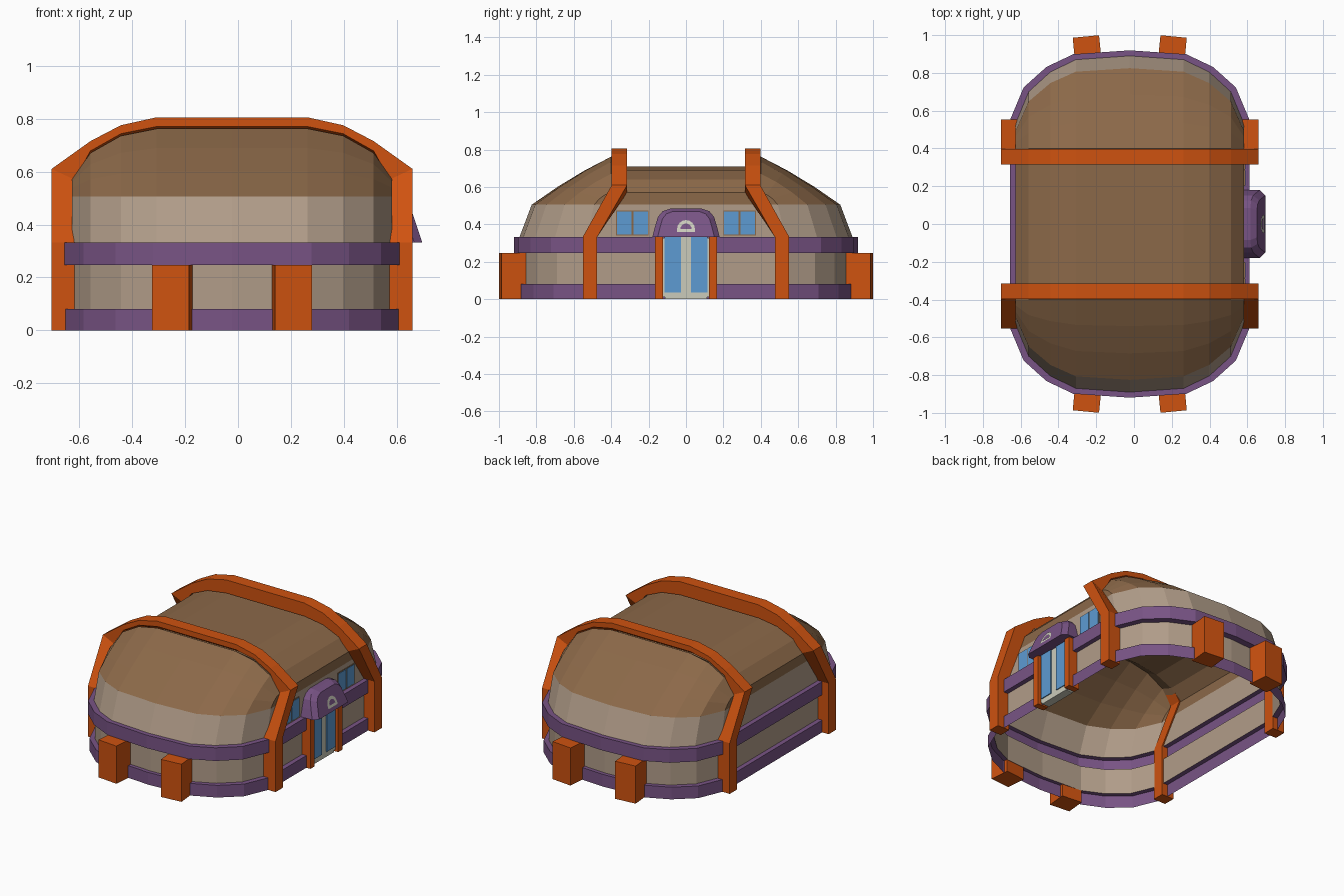
import bpy, bmesh, math
from mathutils import Matrix, Vector

cube = bpy.data.objects.get("Cube")
if cube:
    bpy.data.objects.remove(cube, do_unlink=True)

CX = -0.0225  # the hall sits slightly off centre because of the door canopy


def material(name, rgb):
    m = bpy.data.materials.new(name)
    m.use_nodes = True
    m.diffuse_color = (*rgb, 1)
    m.node_tree.nodes["Principled BSDF"].inputs["Base Color"].default_value = (*rgb, 1)
    return m


ORANGE = material("orange", (0.62, 0.085, 0.005))
BROWN = material("roof brown", (0.26, 0.14, 0.066))
BEIGE = material("wall beige", (0.44, 0.335, 0.25))
PURPLE = material("purple", (0.19, 0.088, 0.235))
BLUE = material("glass blue", (0.11, 0.33, 0.65))
PALE = material("pale grey", (0.6, 0.6, 0.5))


def finish(name, bm, *mats):
    bmesh.ops.recalc_face_normals(bm, faces=bm.faces)
    mesh = bpy.data.meshes.new(name)
    bm.to_mesh(mesh)
    bm.free()
    for m in mats:
        mesh.materials.append(m)
    obj = bpy.data.objects.new(name, mesh)
    obj.location.x = CX
    bpy.context.collection.objects.link(obj)
    return obj


def bridge(bm, a, b, closed, mat=0):
    n = len(a)
    for i in range(n if closed else n - 1):
        j = (i + 1) % n
        bm.faces.new((a[i], a[j], b[j], b[i])).material_index = mat


def box(name, lo, hi, mat, bevel=0, turn=0):
    bm = bmesh.new()
    bmesh.ops.create_cube(bm, size=1)
    lo, hi = Vector(lo), Vector(hi)
    bmesh.ops.scale(bm, vec=hi - lo, verts=bm.verts)
    mid = Matrix.Translation((lo + hi) / 2) @ Matrix.Rotation(turn, 4, "Z")
    bmesh.ops.transform(bm, matrix=mid, verts=bm.verts)
    if bevel:
        edges = [e for e in bm.edges if abs(e.verts[0].co.x - e.verts[1].co.x) > 1e-4]
        bmesh.ops.bevel(bm, geom=edges, offset=bevel, segments=2, affect="EDGES")
    return finish(name, bm, mat)


def mirrored(half):
    """Extend a half list of (x, ...) tuples, ending at x = 0, across to -x."""
    return half + [(-p[0], *p[1:]) for p in reversed(half[:-1])]


# Plan outline of one end, and the roof arch above the same columns
PLAN = mirrored([(0.605, 0.53), (0.535, 0.70), (0.42, 0.805), (0.285, 0.87), (0, 0.89)])
ARCH = mirrored([(0.605, 0.57), (0.535, 0.67), (0.42, 0.735), (0.285, 0.762), (0, 0.762)])
MID = mirrored([(0.605, 0.57), (0.535, 0.64), (0.42, 0.69), (0.285, 0.71), (0, 0.71)])
EAVE = 0.505

# Shell: walls with stepped bands, open underneath
bm = bmesh.new()
# (height, x scale, y scale, material of the row below)
RINGS = [(0, 1.05, 1.012, 0), (0.08, 1.05, 1.012, 1), (0.08, 1, 0.985, 1), (0.247, 1, 0.985, 0),
         (0.247, 1.05, 1.033, 1), (0.333, 1.05, 1.033, 1), (0.333, 1, 1, 1), (EAVE, 1, 0.927, 0)]
last = None
for z, sx, sy, mat in RINGS:
    end = [(x * sx, y * sy, z) for x, y in PLAN]
    ring = [bm.verts.new(p) for p in end + [(x, -y, z) for x, y, z in reversed(end)]]
    if last:
        bridge(bm, last, ring, True, mat)
    last = ring

# Roof: domed ends rising to the ribs, lower middle bay between them
n = len(PLAN)


def dome_row(t, side):
    bulge = 0.012 if 0 < t < 1 else 0
    return [bm.verts.new((x, side * (y * 0.927 * (1 - t) + 0.4 * t), EAVE * (1 - t) + za * t + bulge))
            for (x, y), (_, za) in zip(PLAN, ARCH)]


def bay_row(y):
    return [bm.verts.new((x, y, z)) for x, z in MID]


rows = [last[:n]] + [dome_row(t, 1) for t in (0.33, 0.67, 1)] + [bay_row(0.32), bay_row(-0.32)]
rows += [dome_row(t, -1) for t in (1, 0.67, 0.33)] + [last[n:][::-1]]
for a, b in zip(rows, rows[1:]):
    bridge(bm, a, b, False, 2)
for col in (0, n - 1):
    bm.faces.new([r[col] for r in rows]).material_index = 2
finish("hall_shell", bm, BEIGE, PURPLE, BROWN)

# Ribs: vertical legs, slanted shoulders and an arch over the roof
OUTER = [(0.535, 0.715), (0.42, 0.775), (0.285, 0.805), (0, 0.805)]
for side, name in ((-1, "front_rib"), (1, "back_rib")):
    # (inner x, inner z near bay, inner z near dome, outer x, outer z, y in, y out)
    half = [(0.595, z, z, 0.682, z, 0.475, 0.552) for z in (0, 0.333)]
    half.append((0.595, 0.57, 0.57, 0.682, 0.61, 0.315, 0.397))
    half += [(m[0], m[1] + 0.008, a[1] + 0.008, o[0], o[1], 0.315, 0.397)
             for m, a, o in zip(MID[1:5], ARCH[1:5], OUTER)]
    path = [(1, s) for s in half] + [(-1, s) for s in reversed(half[:-1])]
    bm = bmesh.new()
    last = None
    for sx, (xi, zb, zd, xo, zo, yi, yo) in path:
        sect = [bm.verts.new((sx * x, side * y, z)) for x, y, z in
                ((xi, yi, zb), (xi, yo, zd), (xo, yo, zo), (xo, yi, zo))]
        if last:
            bridge(bm, last, sect, True)
        else:
            bm.faces.new(sect)
        last = sect
    bm.faces.new(last)
    finish(name, bm, ORANGE)

# Buttress piers at both ends, turned to follow the curved wall
for sy, end in ((-1, "front"), (1, "back")):
    for sx, hand in ((-1, "right"), (1, "left")):
        x, y = sx * 0.226, sy * 0.928
        box(f"{end}_{hand}_pier", (x - 0.07, y - 0.065, 0), (x + 0.07, y + 0.065, 0.247),
            ORANGE, turn=-sx * sy * math.radians(5.5))

# Doorway on the left side
for s, hand in ((-1, "front"), (1, "back")):
    y = s * 0.144
    box(f"{hand}_door_jamb", (0.59, y - 0.021, 0), (0.665, y + 0.021, 0.345), ORANGE)
    y = s * 0.07
    box(f"{hand}_door_glass", (0.642, y - 0.044, 0.035), (0.65, y + 0.044, 0.335), BLUE)
box("door_frame", (0.59, -0.123, 0), (0.644, 0.123, 0.338), PALE, bevel=0.012)

# Door canopy: a rounded hood with a leaning face
HOOD = [(0.18, 0.333), (0.165, 0.39), (0.15, 0.44), (0.125, 0.47), (0.085, 0.484)]
HOOD = HOOD + [(-y, z) for y, z in reversed(HOOD)]


def hood_x(z):
    return 0.718 - (z - 0.333) * 0.33


bm = bmesh.new()
last = None
for step, shrink in ((None, 1), (-0.03, 1), (0, 0.84)):
    ring = []
    for y, z in HOOD:
        z = 0.333 + (z - 0.333) * (1 if shrink == 1 else 0.9)
        x = 0.6 if step is None else hood_x(z) + step
        ring.append(bm.verts.new((x, y * shrink, z)))
    if last:
        bridge(bm, last, ring, True)
    else:
        bm.faces.new(ring)
    last = ring
bm.faces.new(last)
finish("door_canopy", bm, PURPLE)

# Plain half-round lamp trim on the canopy face
bm = bmesh.new()
arcs = []
for r in (0.03, 0.048):
    arc = []
    for i in range(9):
        a = math.pi * i / 8
        z = 0.375 + r * math.sin(a)
        arc.append(bm.verts.new((hood_x(z) + 0.005, r * math.cos(a), z)))
    arcs.append(arc)
bridge(bm, arcs[0], arcs[1], False)
bar = [(y, z) for z, ys in ((0.36, (-0.048, 0.048)), (0.375, (0.048, -0.048))) for y in ys]
bm.faces.new([bm.verts.new((hood_x(z) + 0.005, y, z)) for y, z in bar])
finish("canopy_lamp_trim", bm, PALE)

# Windows in pairs either side of the canopy
for s, hand in ((-1, "front"), (1, "back")):
    for k, y in enumerate((0.243, 0.33)):
        y *= s
        box(f"{hand}_window_frame_{k + 1}", (0.603, y - 0.043, 0.341), (0.609, y + 0.043, 0.474), BROWN)
        box(f"{hand}_window_glass_{k + 1}", (0.605, y - 0.039, 0.345), (0.612, y + 0.039, 0.47), BLUE)
